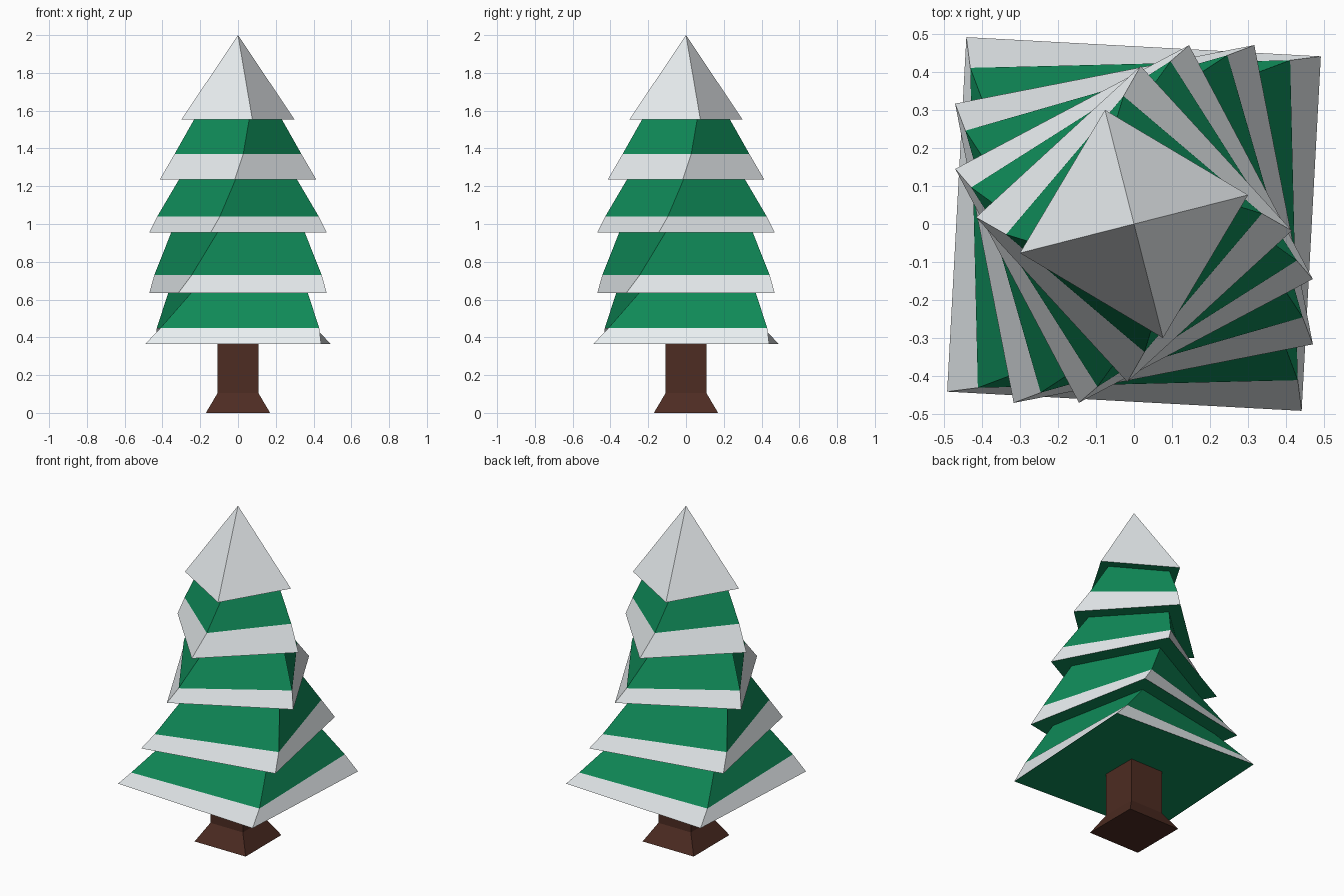
import bpy, bmesh
from math import cos, sin, radians

if "Cube" in bpy.data.objects:
    bpy.data.objects.remove(bpy.data.objects["Cube"])


def material(name, rgb):
    m = bpy.data.materials.new(name)
    m.diffuse_color = (*rgb, 1)
    m.use_nodes = True
    m.node_tree.nodes["Principled BSDF"].inputs["Base Color"].default_value = m.diffuse_color
    return m


GREEN = material("needles_green", (0.005, 0.26, 0.10))
SNOW = material("snow_white", (0.82, 0.86, 0.88))
BROWN = material("bark_brown", (0.075, 0.025, 0.016))


def loft(name, rings, mats, band_mat, apex=None):
    """Stack square rings (z, corner radius, angle) into a closed body."""
    bm = bmesh.new()
    loops = [[bm.verts.new((r * cos(radians(a + 90 * k)), r * sin(radians(a + 90 * k)), z))
              for k in range(4)] for z, r, a in rings]
    bm.faces.new(loops[0][::-1])
    for i, (lo, hi) in enumerate(zip(loops, loops[1:])):
        for k in range(4):
            n = (k + 1) % 4
            bm.faces.new((lo[k], lo[n], hi[n], hi[k])).material_index = band_mat(i)
    top = loops[-1]
    if apex is None:
        bm.faces.new(top)
    else:
        tip = bm.verts.new((0, 0, apex))
        for k in range(4):
            bm.faces.new((top[k], top[(k + 1) % 4], tip)).material_index = 1
    mesh = bpy.data.meshes.new(name)
    bm.to_mesh(mesh)
    bm.free()
    for m in mats:
        mesh.materials.append(m)
    obj = bpy.data.objects.new(name, mesh)
    bpy.context.collection.objects.link(obj)
    return obj


# Trunk with flared foot
S = 2 ** 0.5
loft("trunk", [(0, 0.17 * S, 45), (0.105, 0.108 * S, 45), (0.37, 0.108 * S, 45)],
     [BROWN], lambda i: 0)


# Twisting foliage: per tier, snow hem, snow line and top (z, corner radius)
def twist(z):
    return 41.9 + 52.5 * (z - 0.365)


tiers = [
    [(0.365, 0.659), (0.45, 0.594), (0.635, 0.445)],
    [(0.635, 0.566), (0.73, 0.506), (0.955, 0.370)],
    [(0.955, 0.491), (1.04, 0.438), (1.235, 0.313)],
    [(1.235, 0.415), (1.37, 0.337), (1.553, 0.240)],
    [(1.553, 0.309)],
]
rings = [(z, r, twist(z)) for tier in tiers for z, r in tier]
# Bands repeat: snow, needles, green underside of the next tier
loft("foliage", rings, [GREEN, SNOW], lambda i: 1 if i % 3 == 0 else 0, apex=2.0)
